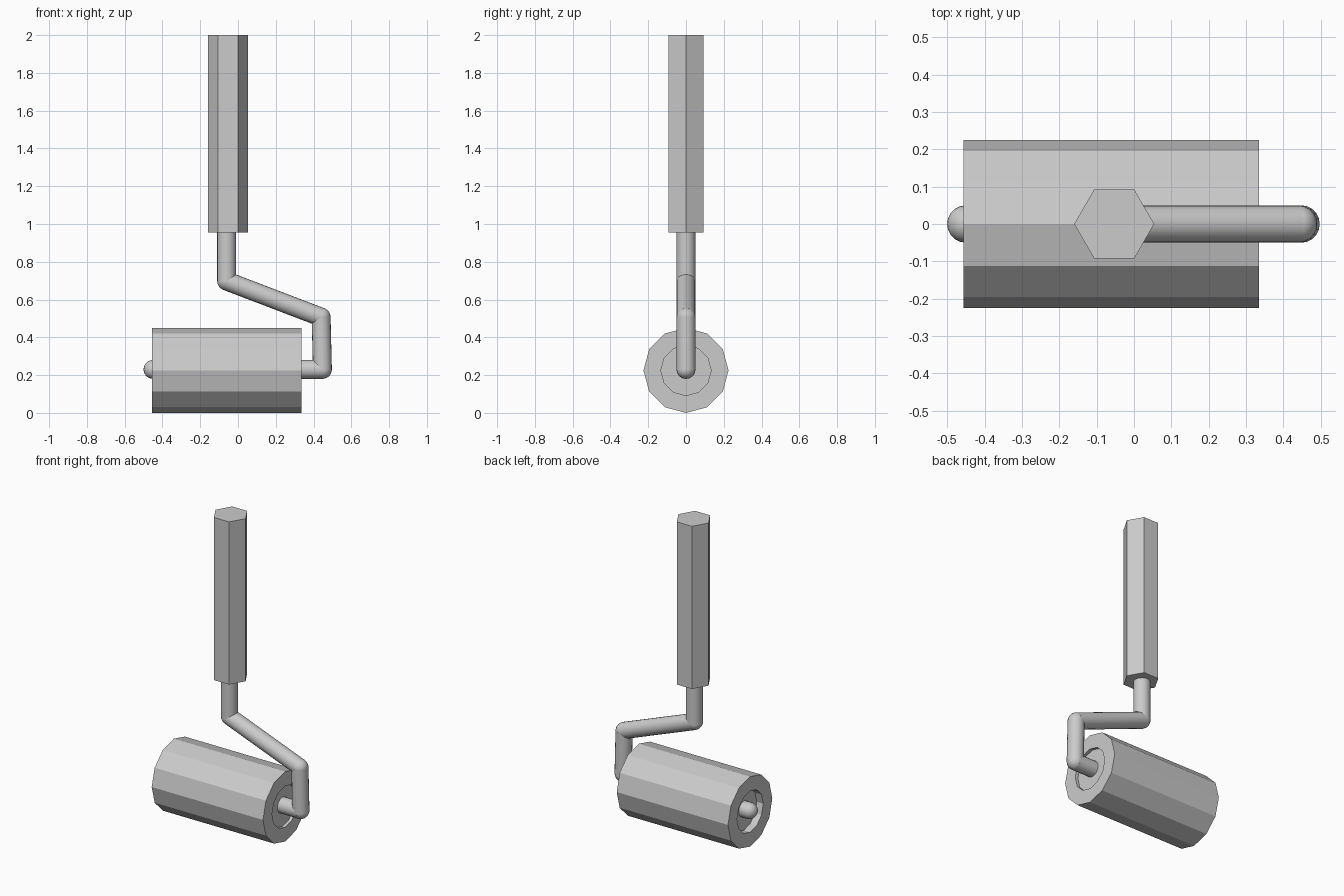
import bpy, bmesh, math
from mathutils import Vector, Matrix

if "Cube" in bpy.data.objects:
    bpy.data.objects.remove(bpy.data.objects["Cube"])


def finish(name, bm, smooth=False):
    bmesh.ops.recalc_face_normals(bm, faces=bm.faces)
    me = bpy.data.meshes.new(name)
    bm.to_mesh(me)
    bm.free()
    ob = bpy.data.objects.new(name, me)
    bpy.context.collection.objects.link(ob)
    if smooth:
        bpy.ops.object.select_all(action='DESELECT')
        ob.select_set(True)
        bpy.context.view_layer.objects.active = ob
        bpy.ops.object.shade_smooth_by_angle(angle=math.radians(40))
    return ob


# Hexagonal handle, corners pointing along x
bm = bmesh.new()
hexagon = [bm.verts.new((-0.053 + 0.107 * math.cos(i * math.pi / 3),
                         0.107 * math.sin(i * math.pi / 3), 0.955)) for i in range(6)]
base = bm.faces.new(hexagon)
top = bmesh.ops.extrude_face_region(bm, geom=[base], use_keep_orig=True)
bmesh.ops.translate(bm, vec=(0, 0, 1.045),
                    verts=[v for v in top['geom'] if isinstance(v, bmesh.types.BMVert)])
finish("handle", bm)

# Twelve-sided roller with a recessed disc in each end: (x, radius) profile
bm = bmesh.new()
rings = []
for x, r in [(-0.41, 0.133), (-0.456, 0.133), (-0.456, 0.225),
             (0.335, 0.225), (0.335, 0.133), (0.315, 0.133)]:
    rings.append([bm.verts.new((x, r * math.sin(i * math.pi / 6),
                                0.225 - r * math.cos(i * math.pi / 6))) for i in range(12)])
for a, b in zip(rings, rings[1:]):
    for i in range(12):
        j = (i + 1) % 12
        bm.faces.new((a[i], a[j], b[j], b[i]))
bm.faces.new(rings[0])
bm.faces.new(rings[-1])
finish("roller", bm)

# Bent wire frame: round rods with ball joints at the bends and the free end
R = 0.05
path = [Vector(p) for p in [(-0.06, 0, 0.98), (-0.06, 0, 0.698), (0.44, 0, 0.507),
                            (0.447, 0, 0.23), (-0.45, 0, 0.23)]]
bm = bmesh.new()
for a, b in zip(path, path[1:]):
    d = b - a
    m = Matrix.Translation((a + b) / 2) @ d.to_track_quat('Z', 'Y').to_matrix().to_4x4()
    bmesh.ops.create_cone(bm, cap_ends=True, segments=20, radius1=R, radius2=R,
                          depth=d.length, matrix=m)
for p in path[1:]:
    bmesh.ops.create_uvsphere(bm, u_segments=20, v_segments=12, radius=R,
                              matrix=Matrix.Translation(p))
finish("wire_frame", bm, smooth=True)
